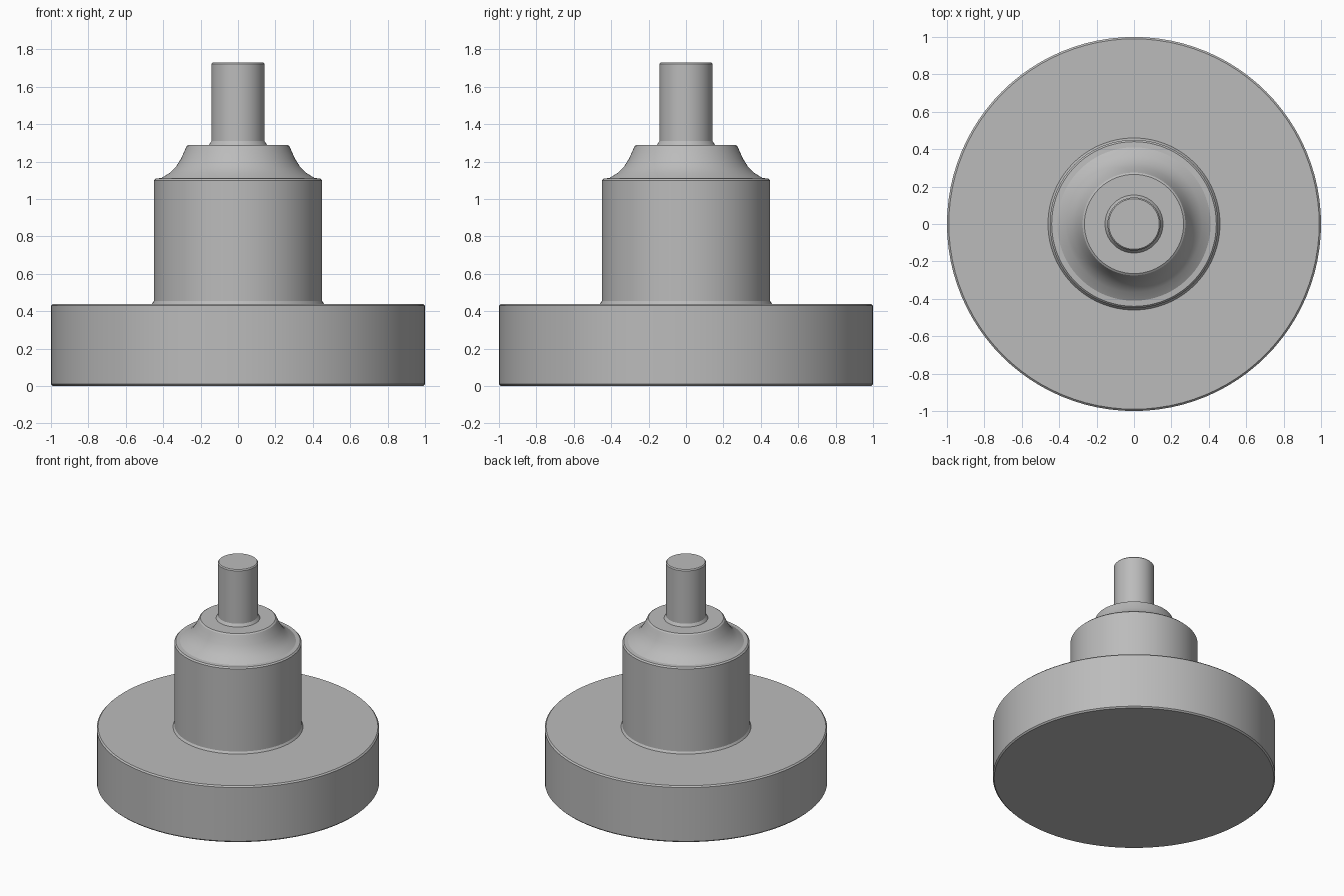
import bpy
import bmesh
from math import cos, sin, tau, radians

if "Cube" in bpy.data.objects:
    bpy.data.objects.remove(bpy.data.objects["Cube"], do_unlink=True)

SIDES = 96

grey = bpy.data.materials.new("plain grey")
grey.use_nodes = True
colour = (0.5, 0.5, 0.5, 1)
grey.diffuse_color = colour
grey.node_tree.nodes["Principled BSDF"].inputs["Base Color"].default_value = colour


def lathe(name, profile):
    """Spin a (radius, height) profile, listed bottom to top, around z."""
    bm = bmesh.new()
    rings = []
    for r, z in profile:
        if r == 0:
            rings.append([bm.verts.new((0, 0, z))] * SIDES)
        else:
            rings.append([bm.verts.new((r * cos(tau * i / SIDES), r * sin(tau * i / SIDES), z))
                          for i in range(SIDES)])
    for low, high in zip(rings, rings[1:]):
        for i in range(SIDES):
            j = (i + 1) % SIDES
            corners = list(dict.fromkeys((low[i], low[j], high[j], high[i])))
            bm.faces.new(corners)
    bm.normal_update()
    mesh = bpy.data.meshes.new(name)
    bm.to_mesh(mesh)
    bm.free()
    mesh.materials.append(grey)
    obj = bpy.data.objects.new(name, mesh)
    bpy.context.collection.objects.link(obj)
    bpy.ops.object.select_all(action="DESELECT")
    obj.select_set(True)
    bpy.context.view_layer.objects.active = obj
    bpy.ops.object.shade_smooth_by_angle(angle=radians(30))


# Wide disc, open where the body rises from it
lathe("base_disc", [(0, 0), (0.99, 0), (1, 0.01), (1, 0.43), (0.99, 0.44), (0.46, 0.44)])

# Straight cylindrical body with a narrow ledge on top
lathe("body", [(0.46, 0.44), (0.45, 0.455), (0.45, 1.1), (0.44, 1.11), (0.41, 1.112)])

# Concave flared shoulder
lathe("shoulder", [(0.41, 1.112), (0.365, 1.14), (0.33, 1.175), (0.305, 1.215),
                   (0.287, 1.255), (0.275, 1.283), (0.265, 1.29), (0.155, 1.29)])

# Slim stem closed at the top
lathe("stem", [(0.155, 1.29), (0.142, 1.31), (0.142, 1.722), (0.135, 1.73), (0, 1.73)])
